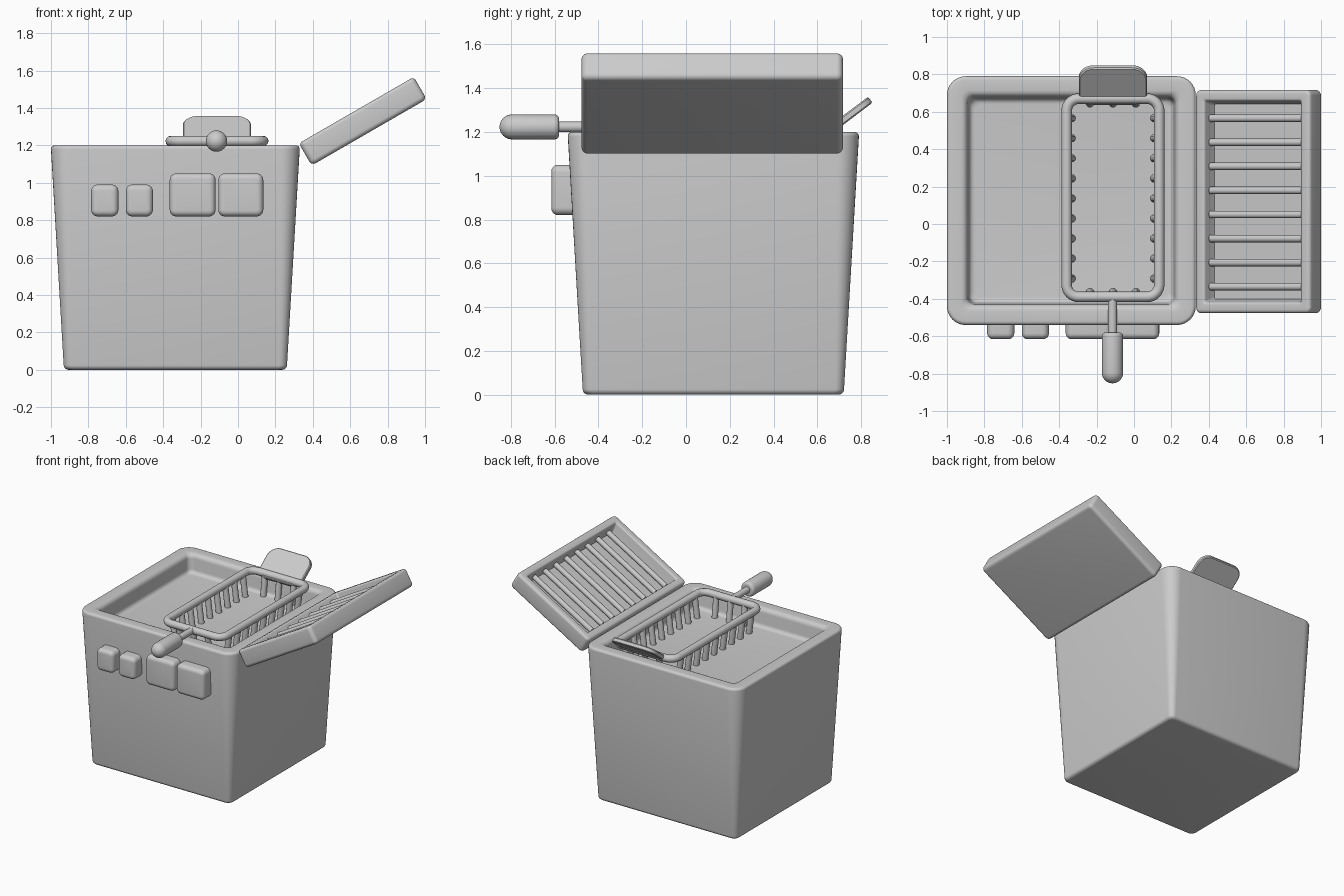
import bpy, bmesh, math
from mathutils import Vector, Matrix

if "Cube" in bpy.data.objects:
    bpy.data.objects.remove(bpy.data.objects["Cube"])


def finish(name, bm, matrix=None, angle=40):
    bmesh.ops.remove_doubles(bm, verts=bm.verts, dist=1e-5)
    bmesh.ops.recalc_face_normals(bm, faces=bm.faces)
    if matrix:
        bm.transform(matrix)
    mesh = bpy.data.meshes.new(name)
    bm.to_mesh(mesh)
    bm.free()
    obj = bpy.data.objects.new(name, mesh)
    bpy.context.collection.objects.link(obj)
    bpy.ops.object.select_all(action='DESELECT')
    obj.select_set(True)
    bpy.context.view_layer.objects.active = obj
    bpy.ops.object.shade_smooth_by_angle(angle=math.radians(angle))
    return obj


def loft(name, rect, radius, profile, matrix=None, closed=False, seg=8):
    """Skin rounded rectangles; profile is a list of (z, inset)."""
    bm = bmesh.new()
    loops = []
    for z, inset in profile:
        x0, x1, y0, y1 = rect[0] + inset, rect[1] - inset, rect[2] + inset, rect[3] - inset
        r = min(max(radius - inset, radius * 0.4), (x1 - x0) / 2, (y1 - y0) / 2)
        loop = []
        corners = [(x1 - r, y1 - r), (x0 + r, y1 - r), (x0 + r, y0 + r), (x1 - r, y0 + r)]
        for k, (cx, cy) in enumerate(corners):
            for i in range(seg + 1):
                a = math.pi / 2 * (k + i / seg)
                loop.append(bm.verts.new((cx + r * math.cos(a), cy + r * math.sin(a), z)))
        loops.append(loop)
    n = len(loops[0])
    pairs = list(zip(loops, loops[1:])) + ([(loops[-1], loops[0])] if closed else [])
    for a, b in pairs:
        for i in range(n):
            j = (i + 1) % n
            bm.faces.new((a[i], a[j], b[j], b[i]))
    if not closed:
        bm.faces.new(loops[0])
        bm.faces.new(loops[-1])
    return finish(name, bm, matrix)


def arc(z, inset, r, a0, a1, steps=5):
    """Quarter-round piece of a profile."""
    return [(z + r * math.sin(t), inset + r * math.cos(t)) for t in
            (math.radians(a0 + (a1 - a0) * i / steps) for i in range(steps + 1))]


def rod(name, p, q, r, sides=12):
    p, q = Vector(p), Vector(q)
    d = q - p
    bm = bmesh.new()
    bmesh.ops.create_cone(bm, cap_ends=True, segments=sides, radius1=r, radius2=r, depth=d.length)
    rot = d.to_track_quat('Z', 'Y').to_matrix().to_4x4()
    return finish(name, bm, Matrix.Translation((p + q) / 2) @ rot)


# Tapered body with rounded rim and shallow well
loft("body", (-1.0, 0.33, -0.54, 0.79), 0.1,
     arc(0.025, 0.093, 0.025, -90, -180) + arc(1.18, 0.02, 0.02, 180, 90)
     + arc(1.165, 0.075, 0.035, 90, 0)
     + [(1.09, 0.118)] + arc(1.09, 0.148, 0.03, 180, 270))

# Front buttons (built flat, then turned to face -y)
front = Matrix.Translation((0, -0.5, 0)) @ Matrix.Rotation(math.pi / 2, 4, 'X')
buttons = [(-0.785, -0.64, 0.99), (-0.60, -0.455, 0.99), (-0.365, -0.12, 1.05), (-0.105, 0.135, 1.05)]
for i, (x0, x1, top) in enumerate(buttons):
    loft(f"button_{i + 1}", (x0, x1, 0.82, top), 0.035,
         [(0, 0)] + arc(0.085, 0.03, 0.03, 180, 90), front)

# Basket rim: a closed tube
loft("basket_rim", (-0.36, 0.135, -0.39, 0.67), 0.065,
     [(1.223 + 0.028 * math.sin(i * math.pi / 6), 0.028 * math.cos(i * math.pi / 6)) for i in range(12)],
     closed=True)

# Basket bars leaning slightly inward
for i in range(9):
    y = -0.292 + i * 0.1072
    for side, s in (("left", -1), ("right", 1)):
        rod(f"basket_bar_{side}_{i + 1}", (-0.1125 + s * 0.243, y, 1.22),
            (-0.1125 + s * 0.219, y, 1.04), 0.022)
for i, x in enumerate((-0.235, -0.1125, 0.01)):
    for side, s in (("front", -1), ("back", 1)):
        rod(f"basket_bar_{side}_{i + 1}", (x, 0.14 + s * 0.526, 1.22),
            (x, 0.14 + s * 0.503, 1.04), 0.022)

# Handle stem and rounded grip
rod("handle_stem", (-0.115, -0.39, 1.223), (-0.115, -0.60, 1.223), 0.024, 20)
grip = Matrix.Translation((-0.115, -0.58, 1.223)) @ Matrix.Rotation(math.pi / 2, 4, 'X')
R = 0.057
loft("handle_grip", (-R, R, -R, R), R,
     arc(0.02, 0.02, 0.02, -90, -180)
     + [(0.215 + R * math.sin(t), R * (1 - math.cos(t))) for t in (i * 0.19 for i in range(9))],
     grip, seg=6)

# Slanted hanger tab at the back of the basket
tab = Matrix.Translation((0, 0.66, 1.21)) @ Matrix.Rotation(math.radians(37), 4, 'X')
loft("basket_hanger", (-0.295, 0.07, -0.02, 0.228), 0.08,
     [(-0.017, 0.006), (-0.011, 0), (0.011, 0), (0.017, 0.006)], tab)

# Opened lid: hollow tray tilted about the hinge side
lid = Matrix.Translation((0.667, 0.12, 1.329)) @ Matrix.Rotation(math.radians(-30), 4, 'Y')
loft("lid", (-0.355, 0.355, -0.597, 0.597), 0.03,
     arc(-0.0435, 0.025, 0.025, -90, -180) + arc(0.0485, 0.02, 0.02, 180, 90)
     + arc(0.0535, 0.045, 0.015, 90, 0) + [(-0.01, 0.075)], lid)

# Ribs inside the lid
for i in range(8):
    y = -0.455 + i * 0.1286
    rod(f"lid_rib_{i + 1}", lid @ Vector((-0.285, y, 0.022)), lid @ Vector((0.285, y, 0.022)), 0.02)
